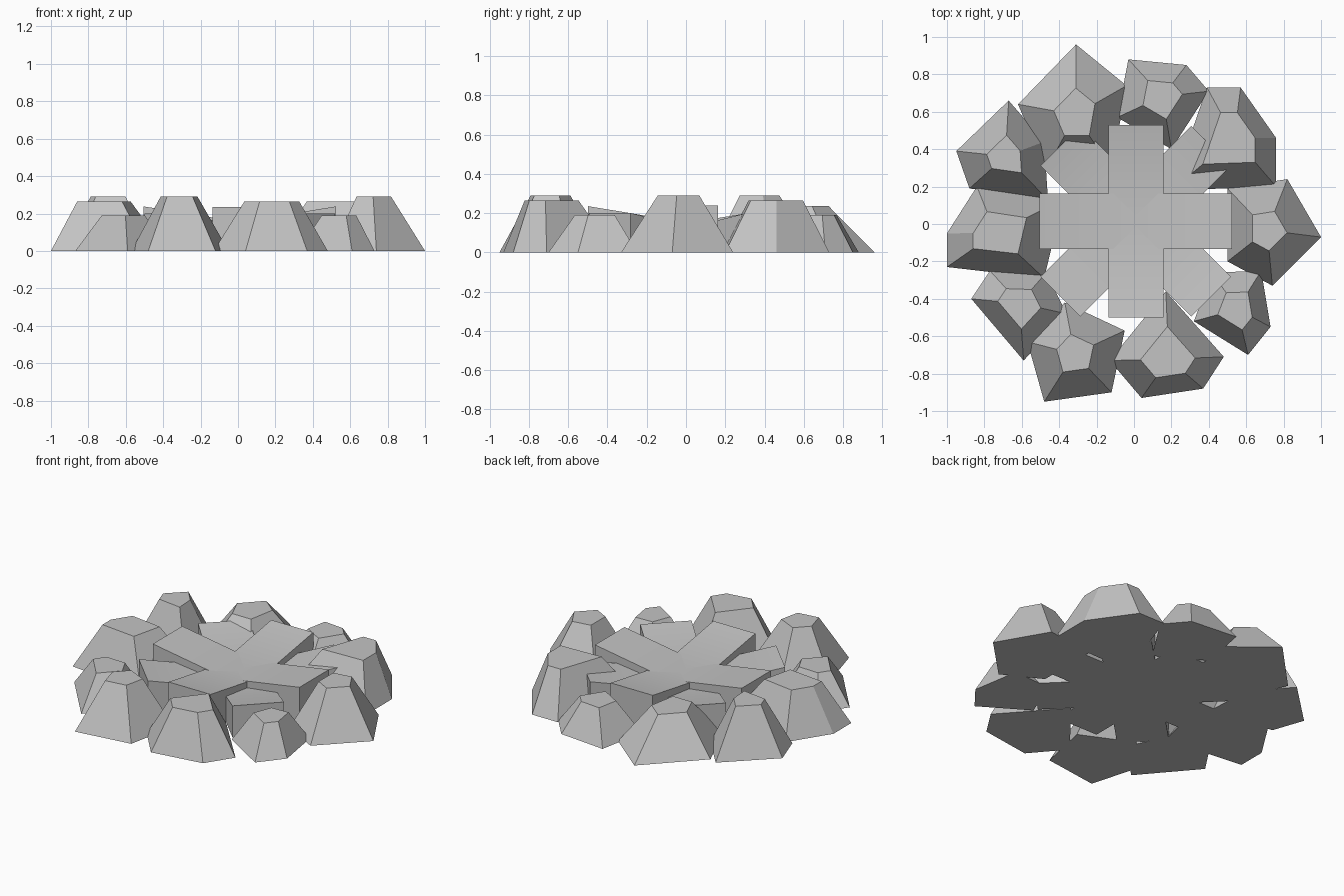
import bpy
import bmesh
import math
from mathutils import Matrix, Vector

default_cube = bpy.data.objects.get("Cube")
if default_cube:
    bpy.data.objects.remove(default_cube, do_unlink=True)

# One plain grey for stones and planks
GREY = (0.55, 0.55, 0.55, 1.0)
stone_grey = bpy.data.materials.new("stone_grey")
stone_grey.use_nodes = True
stone_grey.diffuse_color = GREY
shader = next(n for n in stone_grey.node_tree.nodes if n.type == 'BSDF_PRINCIPLED')
shader.inputs["Base Color"].default_value = GREY


def finish(name, bm):
    """Turn a bmesh into a named, coloured object."""
    bmesh.ops.recalc_face_normals(bm, faces=bm.faces)
    mesh = bpy.data.meshes.new(name)
    bm.to_mesh(mesh)
    bm.free()
    mesh.materials.append(stone_grey)
    obj = bpy.data.objects.new(name, mesh)
    bpy.context.collection.objects.link(obj)
    return obj


def stone(name, height, taper, outline):
    """Five-sided boulder: the ground outline shrinks towards a flat top."""
    bm = bmesh.new()
    ground = [Vector((x, y, 0)) for x, y in outline]
    centre = sum(ground, Vector()) / len(ground)
    lift = Vector((0, 0, height))
    base = [bm.verts.new(p) for p in ground]
    top = [bm.verts.new(centre.lerp(p, taper) + lift) for p in ground]
    bm.faces.new(base)
    bm.faces.new(top)
    for i in range(len(base)):
        j = (i + 1) % len(base)
        bm.faces.new((base[i], base[j], top[j], top[i]))
    return finish(name, bm)


def plank(name, angle, reach, width, middle_z, end_z, offset):
    """Beam standing on the ground, its top a shallow V with raised ends."""
    bm = bmesh.new()
    outline = [(-reach, end_z), (0, middle_z), (reach, end_z),
               (reach, 0), (0, 0), (-reach, 0)]
    sides = [[bm.verts.new((x, side * width / 2, z)) for x, z in outline]
             for side in (-1, 1)]
    near, far = sides
    count = len(outline)
    for i in range(count):
        j = (i + 1) % count
        bm.faces.new((near[i], near[j], far[j], far[i]))
    # Each side is two quads meeting at the fold
    for s in sides:
        bm.faces.new((s[0], s[1], s[4], s[5]))
        bm.faces.new((s[1], s[2], s[3], s[4]))
    place = Matrix.Translation((*offset, 0)) @ Matrix.Rotation(angle, 4, 'Z')
    bmesh.ops.transform(bm, matrix=place, verts=bm.verts)
    obj = finish(name, bm)
    bpy.ops.object.select_all(action='DESELECT')
    obj.select_set(True)
    bpy.context.view_layer.objects.active = obj
    bpy.ops.object.shade_smooth_by_angle(angle=math.radians(30))
    return obj


# Ring of stones
stone("stone_back_right", 0.235, 0.38,
      [(-.31, .96), (-.62, .64), (-.47, .29), (-.12, .29), (-.04, .74)])
stone("stone_back", 0.19, 0.43,
      [(-.03, .88), (.28, .85), (.4, .71), (.2, .4), (-.09, .57)])
stone("stone_back_left", 0.265, 0.5,
      [(.39, .73), (.57, .73), (.76, .46), (.76, .2), (.2, .18)])
stone("stone_right_rear", 0.29, 0.38,
      [(-.67, .66), (-.48, .44), (-.46, .13), (-.88, .19), (-.95, .39)])
stone("stone_right", 0.265, 0.46,
      [(-.84, .2), (-1, -.05), (-1, -.23), (-.48, -.29), (-.38, .13)])
stone("stone_right_front", 0.19, 0.45,
      [(-.87, -.4), (-.77, -.25), (-.47, -.26), (-.36, -.48), (-.59, -.73)])
stone("stone_front_right", 0.29, 0.38,
      [(-.57, -.63), (-.48, -.95), (-.12, -.9), (-.05, -.57), (-.37, -.42)])
stone("stone_front", 0.265, 0.48,
      [(-.13, -.73), (.04, -.93), (.37, -.88), (.48, -.71), (.17, -.36)])
stone("stone_front_left", 0.19, 0.45,
      [(.68, -.25), (.73, -.55), (.61, -.7), (.32, -.52), (.42, -.26)])
stone("stone_left", 0.29, 0.37,
      [(1, -.07), (.74, -.33), (.5, -.2), (.5, .19), (.82, .24)])

# Crossed planks: two upper ones, two lower diagonal ones
CENTRE = (0.01, 0.015)
plank("plank_across", 0, 0.515, 0.295, 0.155, 0.238, CENTRE)
plank("plank_lengthwise", math.pi / 2, 0.515, 0.295, 0.15, 0.235, CENTRE)
for label, turn in (("plank_diagonal_a", 1), ("plank_diagonal_b", 3)):
    plank(label, turn * math.pi / 4, 0.57, 0.3, 0.1, 0.2, CENTRE)
